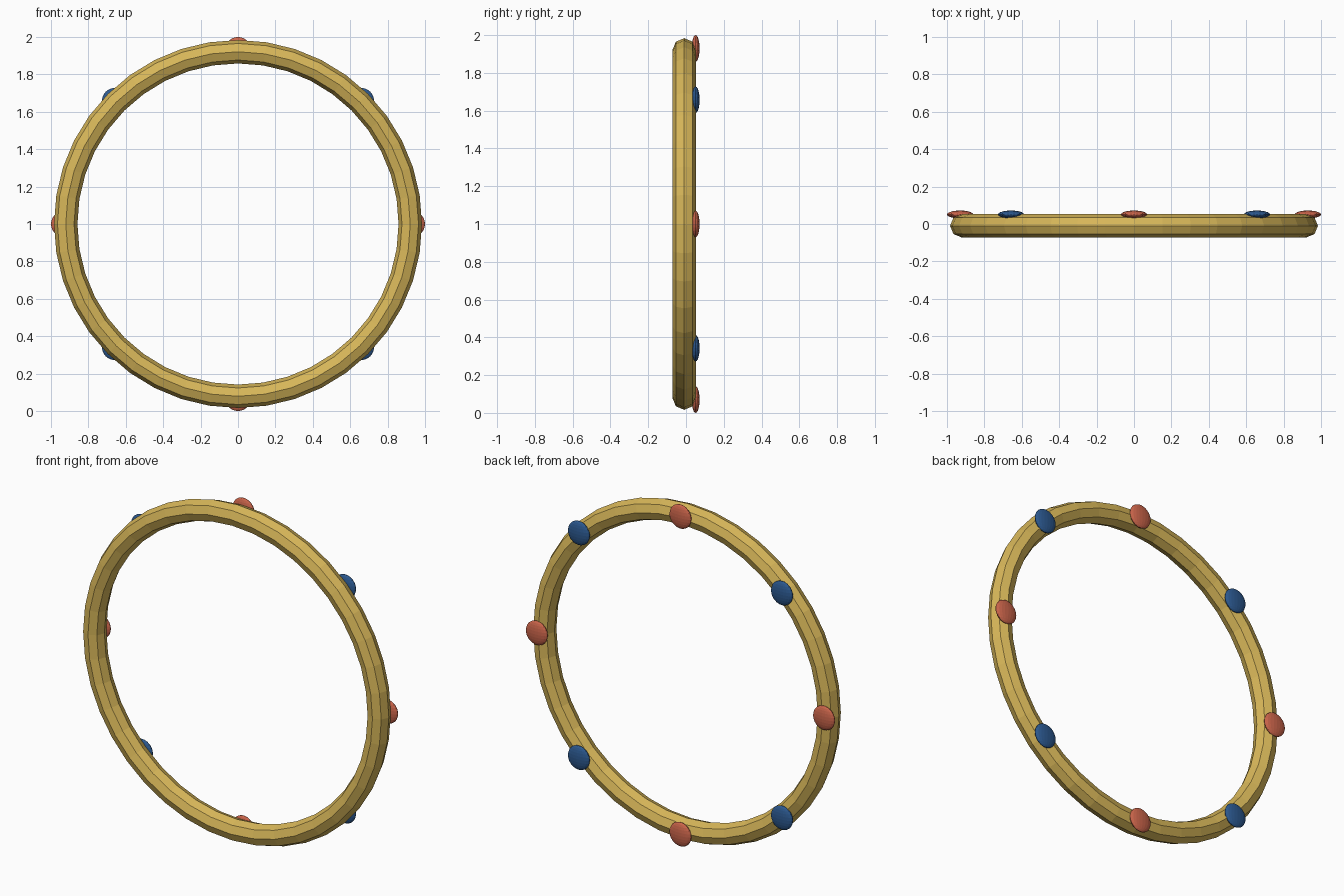
import bpy
import math

cube = bpy.data.objects.get("Cube")
if cube:
    bpy.data.objects.remove(cube, do_unlink=True)


def make_material(name, rgb):
    mat = bpy.data.materials.new(name)
    mat.use_nodes = True
    color = (*rgb, 1.0)
    mat.diffuse_color = color
    mat.node_tree.nodes["Principled BSDF"].inputs["Base Color"].default_value = color
    return mat


gold = make_material("gold", (0.68, 0.47, 0.10))
red = make_material("coral red", (0.60, 0.13, 0.07))
blue = make_material("deep blue", (0.025, 0.10, 0.28))

# Faceted upright hoop
bpy.ops.mesh.primitive_torus_add(
    major_segments=40, minor_segments=8, major_radius=0.921, minor_radius=0.0625,
    location=(0, -0.0095, 1), rotation=(math.pi / 2, 0, 0))
hoop = bpy.context.object
hoop.name = "hoop"
hoop.data.materials.append(gold)
bpy.ops.object.transform_apply(location=False, rotation=True, scale=False)
bpy.ops.object.shade_flat()

# Flattened studs around the back face, alternating in colour
for i in range(8):
    angle = i * math.pi / 4
    bpy.ops.mesh.primitive_uv_sphere_add(
        segments=20, ring_count=12, radius=0.07,
        location=(0.93 * math.cos(angle), 0.051, 1 + 0.93 * math.sin(angle)))
    stud = bpy.context.object
    stud.name = f"stud_{i + 1}"
    stud.scale.y = 0.3
    stud.data.materials.append(blue if i % 2 else red)
    bpy.ops.object.transform_apply(location=False, rotation=False, scale=True)
    bpy.ops.object.shade_flat()
